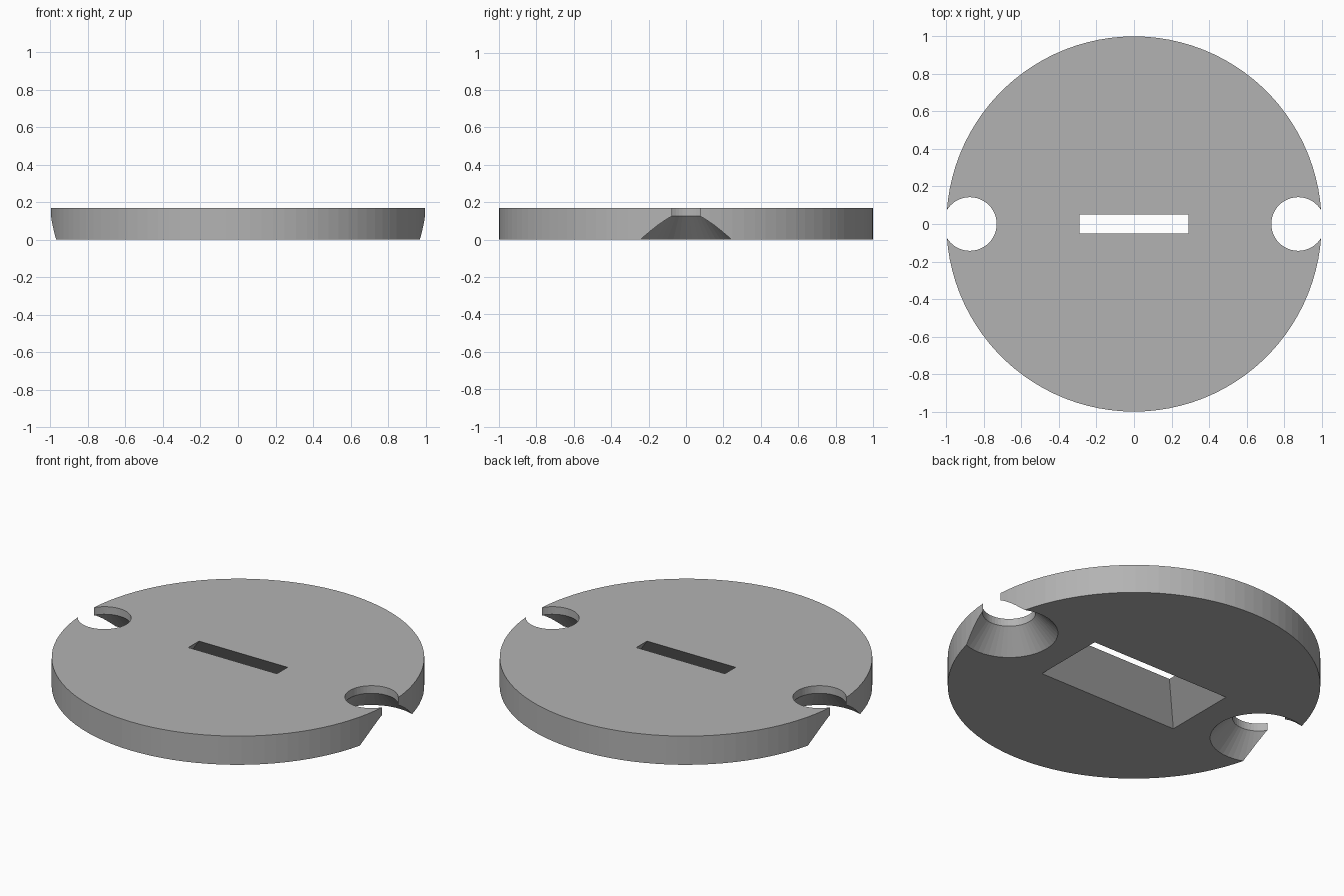
import bpy
import bmesh
from math import sqrt

cube = bpy.data.objects.get("Cube")
if cube:
    bpy.data.objects.remove(cube, do_unlink=True)

HEIGHT = 0.17
LIP = 0.125          # where the flared notch turns straight
NOTCH_X = 0.875
NOTCH_R = 0.143
FLARE_R = 0.262
OVER = 0.05          # how far cutters pass through the faces

grey = bpy.data.materials.new("plain_grey")
grey.use_nodes = True
grey.diffuse_color = (0.45, 0.45, 0.45, 1)
grey.node_tree.nodes["Principled BSDF"].inputs["Base Color"].default_value = grey.diffuse_color


def frustum(name, sides, rings, x=0):
    """Closed solid from rings of (z, half width, half depth)."""
    bm = bmesh.new()
    bm_rings = []
    for z, rx, ry in rings:
        if sides == 4:
            shape = [(1, 1), (-1, 1), (-1, -1), (1, -1)]
            verts = [bm.verts.new((x + rx * a, ry * b, z)) for a, b in shape]
        else:
            verts = bmesh.ops.create_circle(bm, segments=sides, radius=rx)["verts"]
            for v in verts:
                v.co.x += x
                v.co.z = z
        bm_rings.append(verts)
    for low, high in zip(bm_rings, bm_rings[1:]):
        for i in range(sides):
            j = (i + 1) % sides
            bm.faces.new((low[i], low[j], high[j], high[i]))
    bm.faces.new(bm_rings[0])
    bm.faces.new(bm_rings[-1])
    bmesh.ops.recalc_face_normals(bm, faces=bm.faces)
    mesh = bpy.data.meshes.new(name)
    bm.to_mesh(mesh)
    bm.free()
    mesh.materials.append(grey)
    obj = bpy.data.objects.new(name, mesh)
    bpy.context.collection.objects.link(obj)
    return obj


# Round plate
plate = frustum("round_plate", 100, [(0, 1, 1), (HEIGHT, 1, 1)])

# Flared edge notches on both sides
slope = (FLARE_R - NOTCH_R) / LIP
wide = FLARE_R + slope * OVER
notch = [(-OVER, wide, wide), (LIP, NOTCH_R, NOTCH_R), (HEIGHT + OVER, NOTCH_R, NOTCH_R)]
cutters = [frustum(f"{side}_notch_cutter", 48, notch, s * NOTCH_X)
           for side, s in (("left", 1), ("right", -1))]

# Central slot, widening downwards at 45 degrees
top = HEIGHT + 0.03
slot = [(z, 0.29 + HEIGHT - z, 0.05 + HEIGHT - z) for z in (-OVER, top)]
cutters.append(frustum("slot_cutter", 4, slot))

for cutter in cutters:
    cutter.hide_render = True
    mod = plate.modifiers.new(cutter.name, "BOOLEAN")
    mod.operation = "DIFFERENCE"
    mod.solver = "EXACT"
    mod.object = cutter

# Bake the cuts and drop the cutters
bpy.context.view_layer.update()
graph = bpy.context.evaluated_depsgraph_get()
plate_mesh = bpy.data.meshes.new_from_object(plate.evaluated_get(graph))
plate.modifiers.clear()
plate.data = plate_mesh
for cutter in cutters:
    bpy.data.objects.remove(cutter, do_unlink=True)
